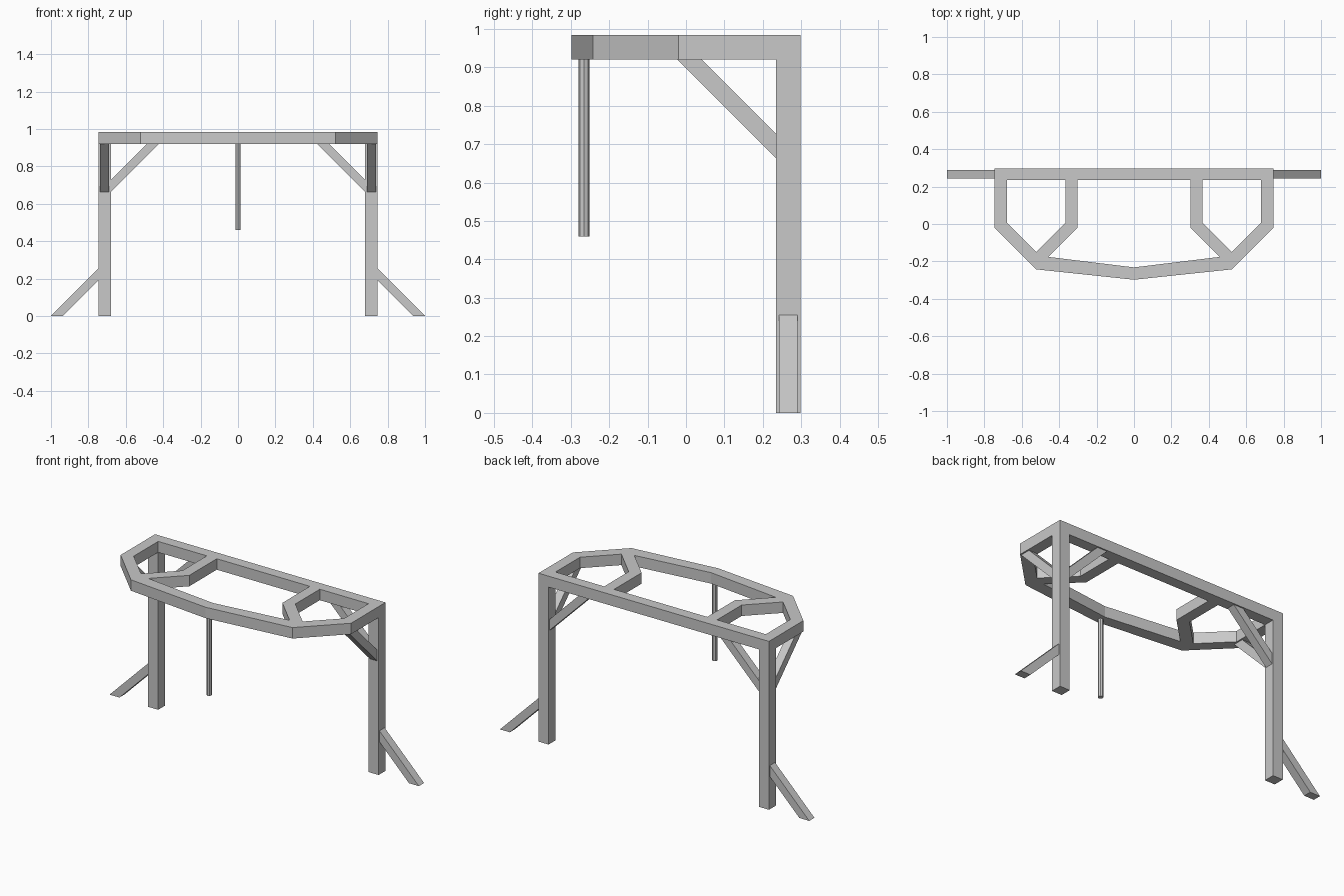
import bpy, bmesh
from mathutils import Vector

if "Cube" in bpy.data.objects:
    bpy.data.objects.remove(bpy.data.objects["Cube"])

grey = bpy.data.materials.new("plain_grey")
grey.diffuse_color = (0.58, 0.58, 0.58, 1)
grey.use_nodes = True
grey.node_tree.nodes["Principled BSDF"].inputs["Base Color"].default_value = grey.diffuse_color


def solid(name, polys, offset):
    """Closed solid: flat sheet of polygons swept along offset."""
    bm = bmesh.new()
    for poly in polys:
        bm.faces.new([bm.verts.new(p) for p in poly])
    bmesh.ops.remove_doubles(bm, verts=bm.verts, dist=1e-4)
    off = Vector(offset)
    base = list(bm.faces)
    rim = [e for e in bm.edges if len(e.link_faces) == 1]
    top = {v: bm.verts.new(v.co + off) for v in list(bm.verts)}
    for f in base:
        bm.faces.new([top[v] for v in f.verts])
    for e in rim:
        a, b = e.verts
        bm.faces.new([a, b, top[b], top[a]])
    bmesh.ops.recalc_face_normals(bm, faces=bm.faces)
    mesh = bpy.data.meshes.new(name)
    bm.to_mesh(mesh)
    bm.free()
    mesh.materials.append(grey)
    obj = bpy.data.objects.new(name, mesh)
    bpy.context.collection.objects.link(obj)
    return obj


Z0, Z1 = 0.92, 0.984          # underside and top of the frame
YB, YF = 0.298, 0.234         # back and front of the rear beam
XS = (0, 0.301, 0.365, 0.68, 0.745)
CY, HW = 0.266, 0.024         # brace centre line and half width

# top frame: plan of one half, mirrored
a = [(x, YB) for x in XS]
b = [(x, YF) for x in XS]
c = [None, (XS[1], -0.02), (XS[2], 0.008), (XS[3], 0.008), (XS[4], -0.02)]
d2, d3, d4 = (0.457, -0.176), (0.5225, -0.1495), (0.5225, -0.2425)
e0, f0 = (0, -0.232), (0, -0.298)
plan = [(a[i], a[i + 1], b[i + 1], b[i]) for i in range(4)]
plan += [(b[1], b[2], c[2], c[1]), (b[3], b[4], c[4], c[3]),
         (c[1], c[2], d3, d2), (c[3], c[4], d4, d3),
         (d2, d3, d4), (d2, d4, f0, e0)]
solid("top_frame", [[(s * x, y, Z0) for x, y in p] for s in (1, -1) for p in plan],
      (0, 0, Z1 - Z0))

for s, side in ((1, "right"), (-1, "left")):
    # upright post
    solid(side + "_post", [[(s * x, y, 0) for x, y in
          ((XS[3], YF), (XS[4], YF), (XS[4], YB), (XS[3], YB))]], (0, 0, Z0))
    # brace under the rear beam
    solid(side + "_beam_brace", [[(s * x, CY - HW, z) for x, z in
          ((0.68, 0.664), (0.68, 0.728), (0.488, Z0), (0.424, Z0))]], (0, 2 * HW, 0))
    # brace under the side beam
    solid(side + "_side_brace", [[(s * 0.7125 - HW, y, z) for y, z in
          ((YF, 0.664), (YF, 0.728), (0.042, Z0), (-0.022, Z0))]], (2 * HW, 0, 0))
    # slanted foot strut
    solid(side + "_foot_strut", [[(s * x, CY - HW, z) for x, z in
          ((0.745, 0.255), (0.745, 0.191), (0.936, 0), (1.0, 0))]], (0, 2 * HW, 0))

# hanging rod
bpy.ops.mesh.primitive_cylinder_add(vertices=8, radius=0.0145, depth=0.46,
                                    location=(0, -0.266, 0.69))
rod = bpy.context.object
rod.name = "hanging_rod"
rod.data.materials.append(grey)
